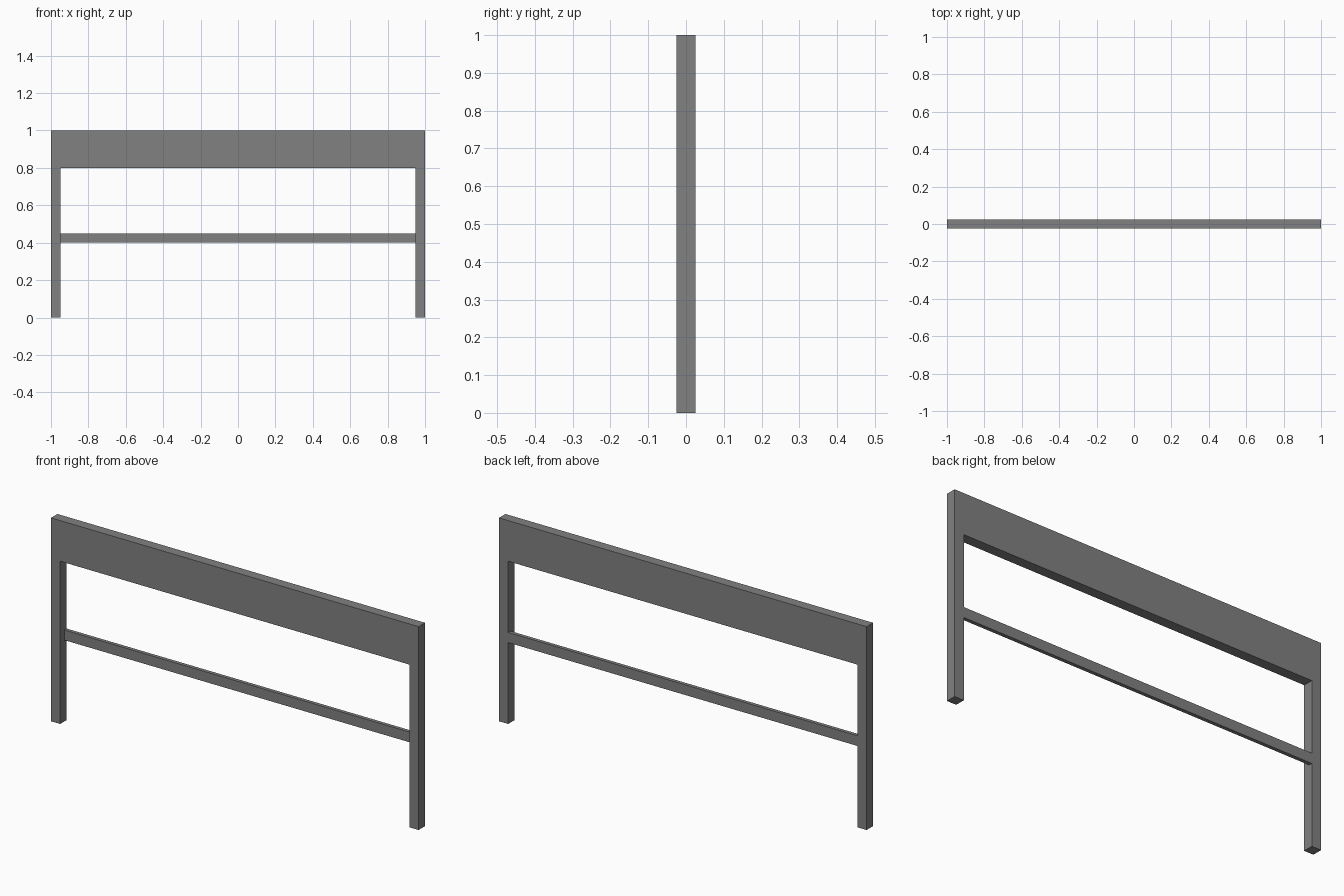
import bpy, bmesh

if "Cube" in bpy.data.objects:
    bpy.data.objects.remove(bpy.data.objects["Cube"])

DEPTH = 0.05      # frame thickness, front to back
HALF = DEPTH / 2

dark_grey = bpy.data.materials.new("dark_grey")
dark_grey.diffuse_color = (0.22, 0.22, 0.225, 1)
dark_grey.use_nodes = True
dark_grey.node_tree.nodes["Principled BSDF"].inputs["Base Color"].default_value = dark_grey.diffuse_color


def extrude_profile(name, profile, y_front, y_back):
    """Extrude an x-z outline from y_front to y_back."""
    bm = bmesh.new()
    face = bm.faces.new([bm.verts.new((x, y_front, z)) for x, z in profile])
    new = bmesh.ops.extrude_face_region(bm, geom=[face], use_keep_orig=True)["geom"]
    verts = [g for g in new if isinstance(g, bmesh.types.BMVert)]
    bmesh.ops.translate(bm, verts=verts, vec=(0, y_back - y_front, 0))
    bmesh.ops.recalc_face_normals(bm, faces=bm.faces)
    mesh = bpy.data.meshes.new(name)
    bm.to_mesh(mesh)
    bm.free()
    mesh.materials.append(dark_grey)
    obj = bpy.data.objects.new(name, mesh)
    bpy.context.collection.objects.link(obj)
    return obj


# Frame: two legs joined by the deep top board, mirrored outline
right_half = [(1, 1), (1, 0), (0.95, 0), (0.95, 0.8)]
outline = right_half + [(-x, z) for x, z in reversed(right_half)]
extrude_profile("legs_and_top_board", outline, -HALF, HALF)

# Cross rail: thin strip flush with the back of the legs
rail = [(-0.95, 0.4), (0.95, 0.4), (0.95, 0.45), (-0.95, 0.45)]
extrude_profile("cross_rail", rail, HALF - 0.018, HALF)
